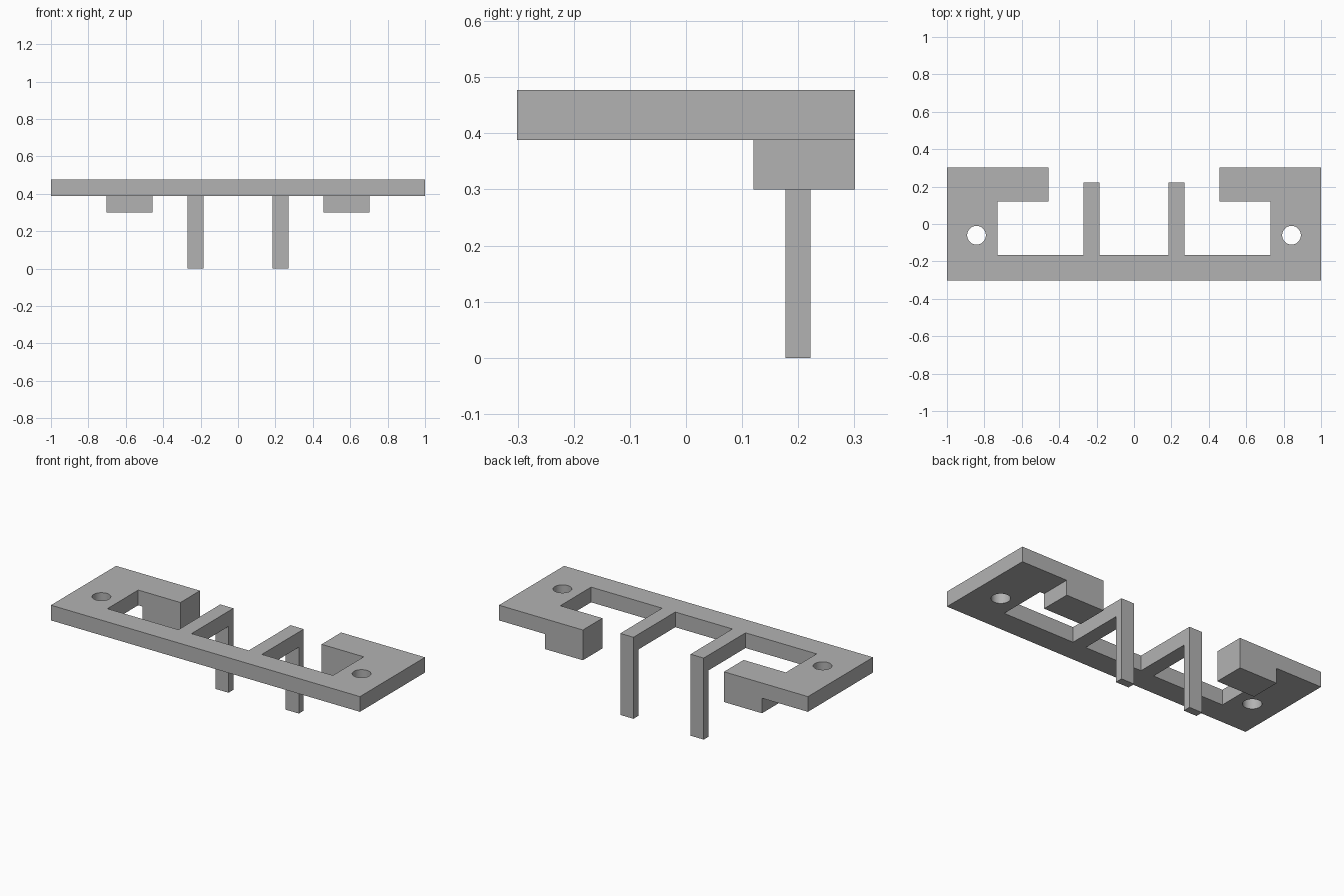
import bpy
import bmesh
from mathutils import Matrix

cube = bpy.data.objects.get("Cube")
if cube:
    bpy.data.objects.remove(cube, do_unlink=True)

# Heights shared by the parts
TOP, UNDER, BLOCK_BOTTOM = 0.477, 0.388, 0.30
BACK, FRONT = 0.301, -0.301

grey = bpy.data.materials.new("plain grey")
grey.use_nodes = True
colour = (0.45, 0.45, 0.45, 1)
grey.diffuse_color = colour
grey.node_tree.nodes["Principled BSDF"].inputs["Base Color"].default_value = colour


def finish(name, bm):
    bmesh.ops.recalc_face_normals(bm, faces=bm.faces)
    mesh = bpy.data.meshes.new(name)
    bm.to_mesh(mesh)
    bm.free()
    mesh.materials.append(grey)
    obj = bpy.data.objects.new(name, mesh)
    bpy.context.collection.objects.link(obj)
    return obj


def box(name, x, y, z):
    bm = bmesh.new()
    bmesh.ops.create_cube(bm, size=1)
    for v in bm.verts:
        v.co = [lo + (c + 0.5) * (hi - lo) for c, (lo, hi) in zip(v.co, (x, y, z))]
    return finish(name, bm)


def extrude_outline(name, points, bottom, top):
    bm = bmesh.new()
    face = bm.faces.new([bm.verts.new((x, y, bottom)) for x, y in points])
    new = bmesh.ops.extrude_face_region(bm, geom=[face])["geom"]
    moved = [g for g in new if isinstance(g, bmesh.types.BMVert)]
    bmesh.ops.translate(bm, verts=moved, vec=(0, 0, top - bottom))
    return finish(name, bm)


# Plate: half of the outline, with hooked end and finger, then its mirror
half = [(1, FRONT), (1, BACK), (0.457, BACK), (0.457, 0.12), (0.73, 0.12),
        (0.73, -0.165), (0.27, -0.165), (0.27, 0.222), (0.185, 0.222), (0.185, -0.165)]
outline = half + [(-x, y) for x, y in reversed(half)]
plate = extrude_outline("plate", outline, UNDER, TOP)

# Round screw holes through both ends
bm = bmesh.new()
for side in (-1, 1):
    bmesh.ops.create_cone(bm, cap_ends=True, segments=48, radius1=0.05, radius2=0.05,
                          depth=0.3, matrix=Matrix.Translation((side * 0.842, -0.06, 0.43)))
cutter = finish("hole_cutter", bm)
cutter.hide_render = True
cutter.hide_set(True)
cut = plate.modifiers.new("screw holes", "BOOLEAN")
cut.object = cutter
cut.solver = "EXACT"

# Apply the cut, then smooth only the hole walls
bpy.context.view_layer.objects.active = plate
plate.select_set(True)
bpy.ops.object.modifier_apply(modifier=cut.name)
bpy.ops.object.shade_smooth_by_angle()
bpy.data.objects.remove(cutter, do_unlink=True)

# Blocks under the hooks and legs hanging from the fingers
for name, side in (("right", -1), ("left", 1)):
    def span(a, b):
        return sorted((side * a, side * b))
    box(name + "_block", span(0.457, 0.703), (0.12, BACK), (BLOCK_BOTTOM, UNDER))
    box(name + "_leg", span(0.185, 0.27), (0.177, 0.222), (0, UNDER))
